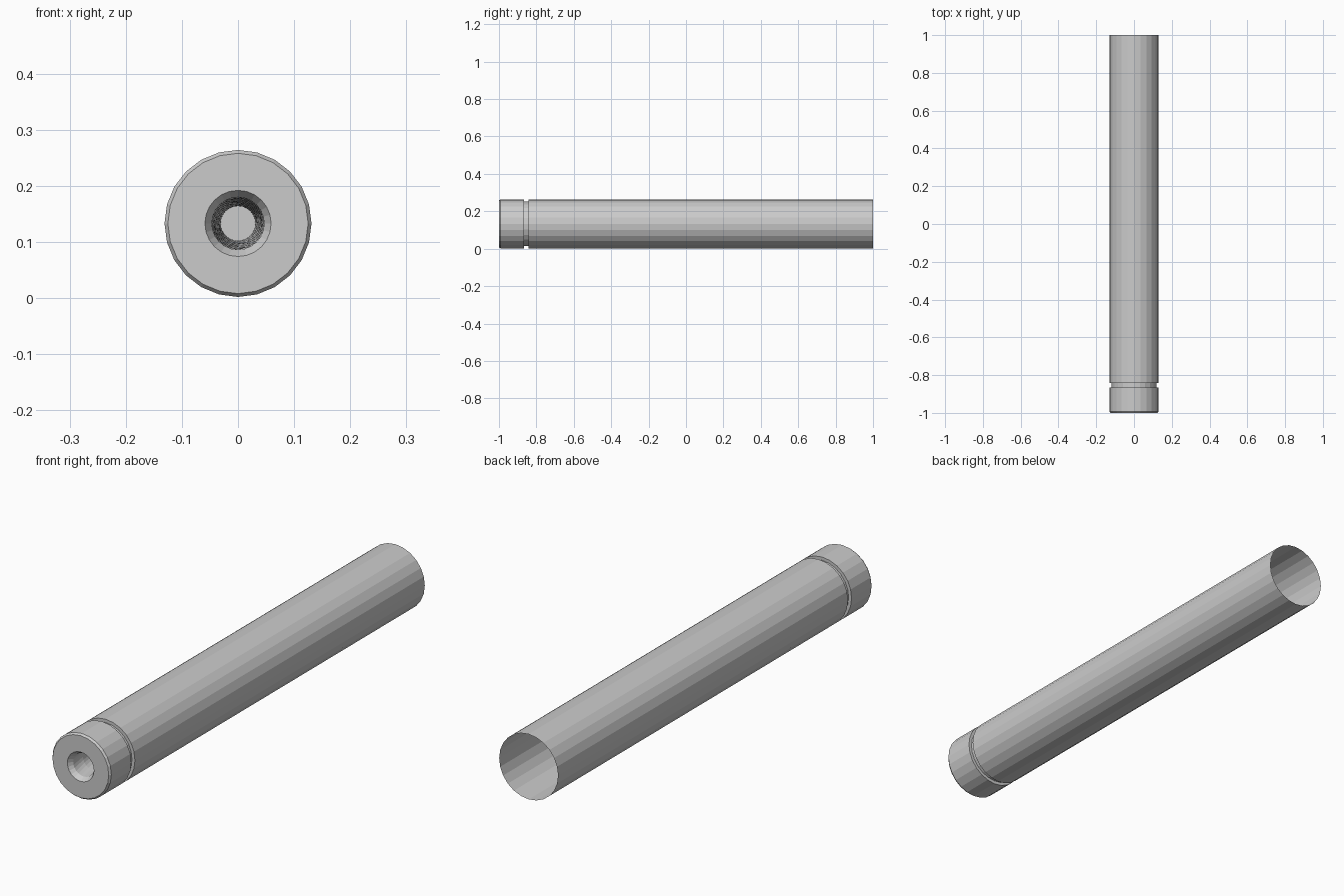
import bpy, bmesh
from math import sin, cos, radians

if "Cube" in bpy.data.objects:
    bpy.data.objects.remove(bpy.data.objects["Cube"])

SIDES = 24
ZC = 0.133


def lathe(name, profile, cap_end=False):
    """Sweep (radius, y, twist in degrees) rings around the y axis."""
    bm = bmesh.new()
    rings = []
    for r, y, twist in profile:
        ring = []
        for i in range(SIDES):
            a = radians(360 * i / SIDES + twist)
            ring.append(bm.verts.new((r * sin(a), y, ZC + r * cos(a))))
        rings.append(ring)
    for a, b in zip(rings, rings[1:]):
        for i in range(SIDES):
            j = (i + 1) % SIDES
            bm.faces.new((a[i], a[j], b[j], b[i]))
    if cap_end:
        bm.faces.new(rings[-1])
    bmesh.ops.recalc_face_normals(bm, faces=bm.faces)
    mesh = bpy.data.meshes.new(name)
    bm.to_mesh(mesh)
    bm.free()
    obj = bpy.data.objects.new(name, mesh)
    bpy.context.collection.objects.link(obj)
    return obj


# Outer tube: front face, chamfered rim, ring groove, long body open at the back
lathe("barrel_tube", [(r, y, 0) for r, y in [
    (0.059, -1.0), (0.125, -1.0), (0.131, -0.992),
    (0.131, -0.865), (0.118, -0.865), (0.118, -0.842), (0.131, -0.842),
    (0.131, 1.0)]])

# Bore: countersunk mouth, then a tapering twisted rifled wall with a closed end
STEPS = 6
bore = [(0.059, -1.0, 0), (0.047, -0.98, 0)]
for k in range(1, STEPS + 1):
    t = k / STEPS
    bore.append((0.047 - 0.016 * t, -0.98 + 0.35 * t, 75 * t))
bore_obj = lathe("rifled_bore", bore, cap_end=True)

# Bore normals face the axis and the muzzle
bore_obj.data.flip_normals()
if bore_obj.data.polygons[-1].normal.y > 0:
    bore_obj.data.flip_normals()
